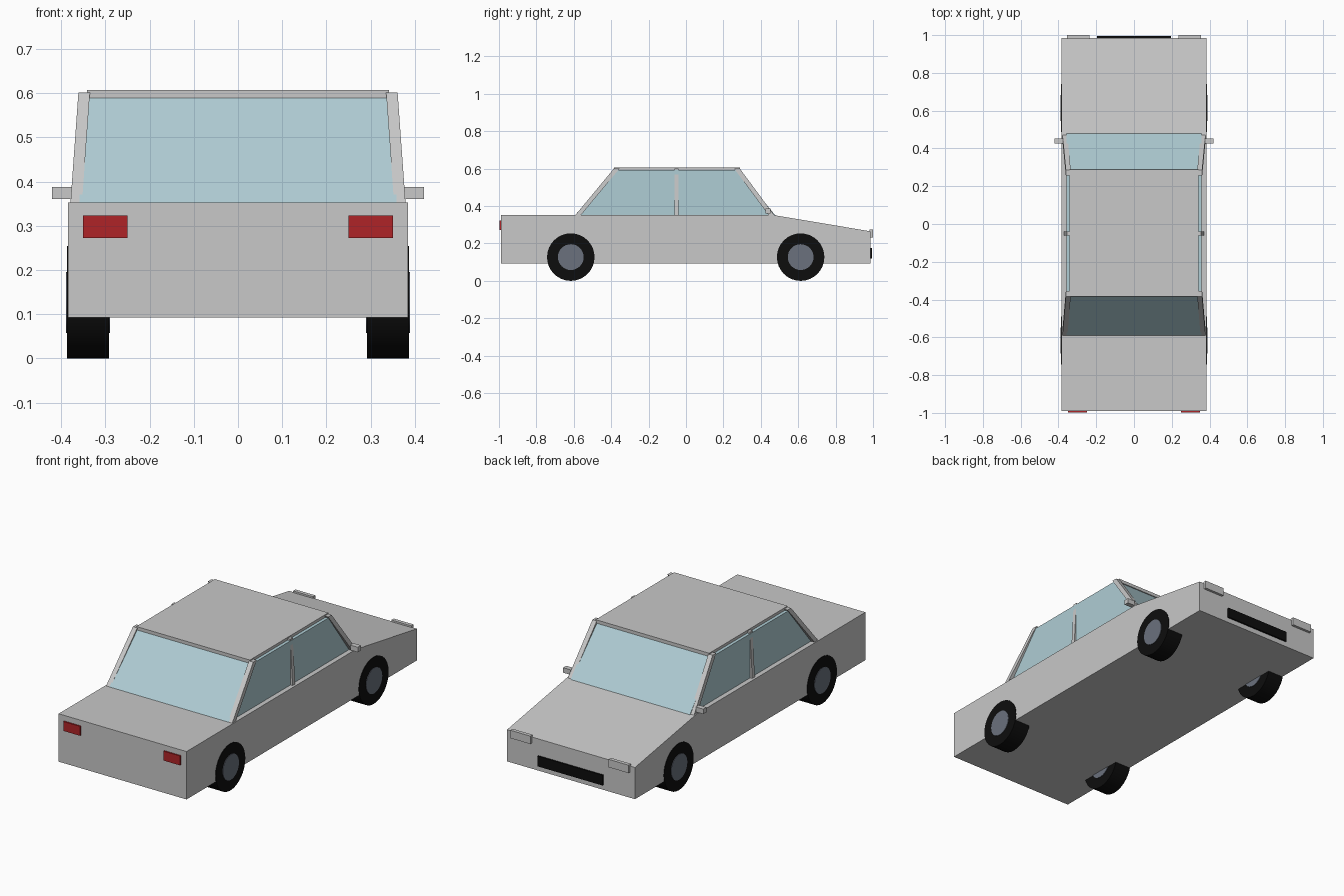
import bpy, bmesh, math
from mathutils import Vector

cube = bpy.data.objects.get("Cube")
if cube:
    bpy.data.objects.remove(cube, do_unlink=True)


def material(name, r, g, b):
    m = bpy.data.materials.new(name)
    m.use_nodes = True
    m.diffuse_color = (r, g, b, 1)
    m.node_tree.nodes["Principled BSDF"].inputs["Base Color"].default_value = (r, g, b, 1)
    return m


paint = material("grey paint", 0.58, 0.58, 0.58)
glass = material("pale blue glass", 0.43, 0.61, 0.66)
rubber = material("black rubber", 0.004, 0.004, 0.004)
steel = material("wheel steel", 0.145, 0.165, 0.205)
red = material("red lamp", 0.43, 0.017, 0.02)


def finish(name, bm, mat):
    bmesh.ops.recalc_face_normals(bm, faces=bm.faces)
    mesh = bpy.data.meshes.new(name)
    bm.to_mesh(mesh)
    bm.free()
    mesh.materials.append(mat)
    ob = bpy.data.objects.new(name, mesh)
    bpy.context.collection.objects.link(ob)
    return ob


def extruded(name, profile, half_width, mat):
    """Side profile (y, z) extruded across the car."""
    bm = bmesh.new()
    face = bm.faces.new([bm.verts.new((-half_width, y, z)) for y, z in profile])
    side = bmesh.ops.extrude_face_region(bm, geom=[face])
    verts = [v for v in side["geom"] if isinstance(v, bmesh.types.BMVert)]
    bmesh.ops.translate(bm, verts=verts, vec=(2 * half_width, 0, 0))
    return finish(name, bm, mat)


def box(name, low, high, mat):
    low, high = Vector(low), Vector(high)
    bm = bmesh.new()
    bmesh.ops.create_cube(bm, size=1)
    bmesh.ops.scale(bm, verts=bm.verts, vec=high - low)
    bmesh.ops.translate(bm, verts=bm.verts, vec=(low + high) / 2)
    return finish(name, bm, mat)


def pillar(name, bottom, top, width, depth):
    """Slanted post with level ends."""
    bm = bmesh.new()
    bmesh.ops.create_cube(bm, size=1)
    for v in bm.verts:
        end = Vector(top if v.co.z > 0 else bottom)
        v.co = end + Vector((v.co.x * width, v.co.y * depth, 0))
    return finish(name, bm, paint)


def disc(name, x0, x1, y, z, radius, mat):
    """Cylinder lying along x."""
    bm = bmesh.new()
    bmesh.ops.create_cone(bm, cap_ends=True, segments=32, radius1=radius,
                          radius2=radius, depth=abs(x1 - x0))
    for v in bm.verts:
        v.co = Vector((v.co.z + (x0 + x1) / 2, v.co.x + y, v.co.y + z))
    ob = finish(name, bm, mat)
    for p in ob.data.polygons:
        p.use_smooth = len(p.vertices) == 4
    ob.data.set_sharp_from_angle(angle=math.radians(40))
    return ob


# Body shell and cabin
extruded("body", [(-0.99, 0.093), (-0.99, 0.353), (0.46, 0.353),
                  (0.986, 0.265), (0.986, 0.093)], 0.384, paint)
extruded("cabin_glass", [(-0.594, 0.35), (-0.382, 0.592), (0.28, 0.592),
                         (0.482, 0.345)], 0.358, glass)
box("roof", (-0.341, -0.385, 0.589), (0.341, 0.288, 0.607), paint)
box("grille", (-0.195, 0.98, 0.12), (0.195, 0.995, 0.175), rubber)

# Paired parts on both sides
for side, s in (("left", 1), ("right", -1)):
    pillar("rear_pillar_" + side, (s * 0.366, -0.578, 0.35),
           (s * 0.348, -0.37, 0.601), 0.026, 0.03)
    pillar("front_pillar_" + side, (s * 0.366, 0.458, 0.35),
           (s * 0.348, 0.272, 0.601), 0.026, 0.03)
    pillar("middle_pillar_" + side, (s * 0.36, -0.05, 0.35),
           (s * 0.345, -0.05, 0.601), 0.022, 0.022)
    box("mirror_" + side, (s * 0.376, 0.426, 0.361), (s * 0.421, 0.453, 0.388), paint)
    box("headlight_" + side, (s * 0.235, 0.98, 0.232), (s * 0.355, 1.0, 0.275), paint)
    box("tail_light_" + side, (s * 0.25, -0.998, 0.272), (s * 0.35, -0.985, 0.323), red)
    for end, y in (("rear", -0.616), ("front", 0.613)):
        disc(f"{end}_tyre_{side}", s * 0.292, s * 0.3865, y, 0.127, 0.127, rubber)
        disc(f"{end}_hub_{side}", s * 0.289, s * 0.389, y, 0.127, 0.069, steel)
